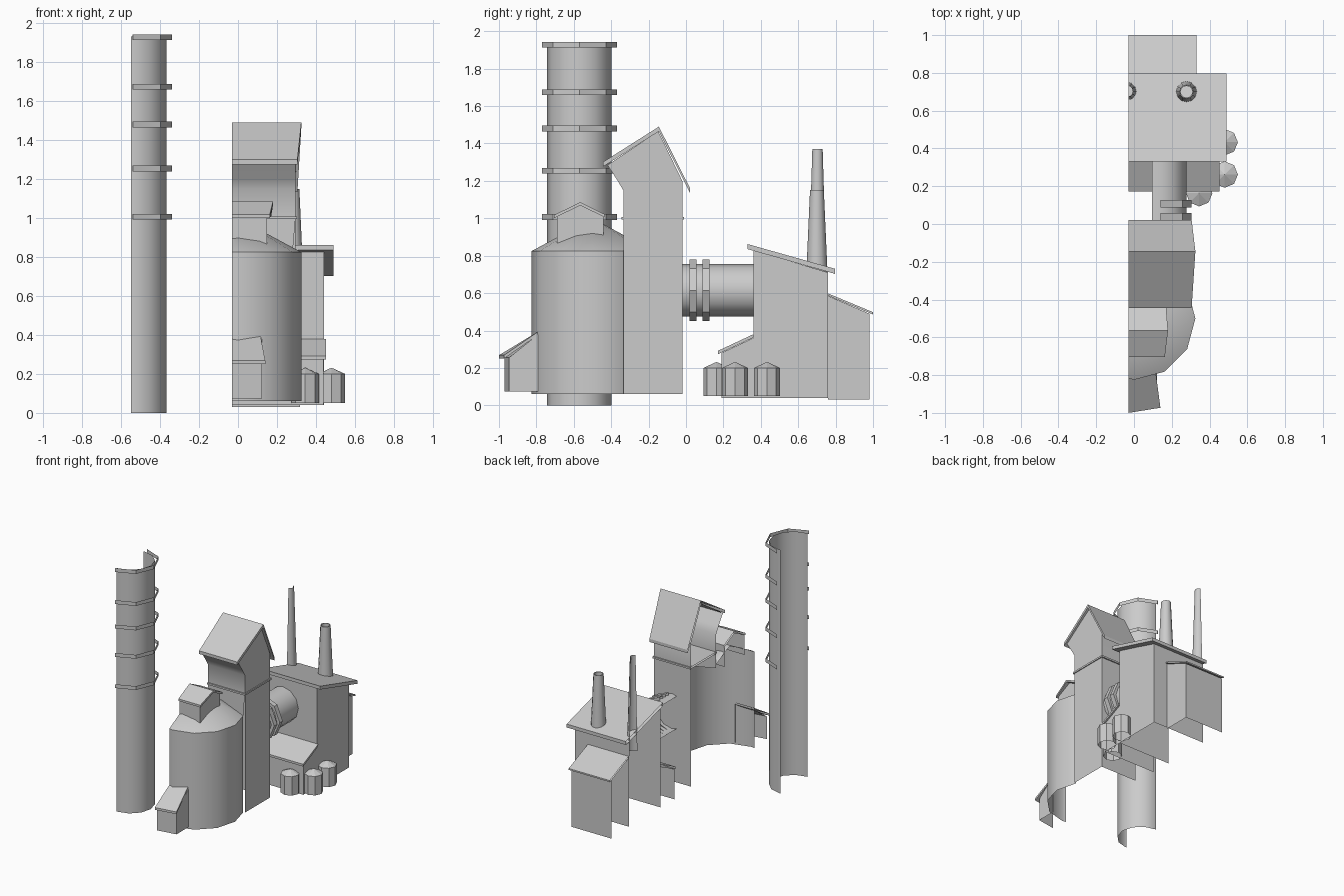
import bpy, bmesh, math
from mathutils import Vector

if "Cube" in bpy.data.objects:
    bpy.data.objects.remove(bpy.data.objects["Cube"])

CUT = -0.03  # the buildings are open half shells, sliced at this x


def finish(name, bm, smooth=False):
    bmesh.ops.recalc_face_normals(bm, faces=bm.faces[:])
    me = bpy.data.meshes.new(name)
    bm.to_mesh(me)
    bm.free()
    ob = bpy.data.objects.new(name, me)
    bpy.context.collection.objects.link(ob)
    if smooth:
        bpy.ops.object.select_all(action='DESELECT')
        ob.select_set(True)
        bpy.context.view_layer.objects.active = ob
        bpy.ops.object.shade_smooth_by_angle(angle=math.radians(40))
    return ob


def extrude_x(name, pts, x1, skip=(), smooth=False):
    """Extrude a (y, z[, x]) profile from CUT to x1; skip lists edges left open."""
    bm = bmesh.new()
    a = [bm.verts.new((CUT, p[0], p[1])) for p in pts]
    b = [bm.verts.new((p[2] if len(p) > 2 else x1, p[0], p[1])) for p in pts]
    n = len(pts)
    for i in range(n):
        if i not in skip:
            j = (i + 1) % n
            bm.faces.new((a[i], a[j], b[j], b[i]))
    bm.faces.new(b)
    return finish(name, bm, smooth)


def slab(name, top, x1, t):
    """Thin roof slab under a line of top points."""
    low = [(p[0], p[1] - t) + tuple(p[2:]) for p in reversed(top)]
    return extrude_x(name, list(top) + low, x1)


def lathe(name, c, stations, n, axis='Z', cut=None, ycut=None, smooth=True):
    """Open turned shell: stations are (position on axis, radius)."""
    bm = bmesh.new()
    loops = []
    for t, r in stations:
        loop = []
        for i in range(n):
            u = r * math.cos(2 * math.pi * i / n)
            v = r * math.sin(2 * math.pi * i / n)
            co = (c[0] + u, c[1] + v, t) if axis == 'Z' else (c[0] + u, t, c[1] + v)
            loop.append(bm.verts.new(co))
        loops.append(loop)
    for p, q in zip(loops, loops[1:]):
        for i in range(n):
            j = (i + 1) % n
            bm.faces.new((p[i], p[j], q[j], q[i]))
    bmesh.ops.remove_doubles(bm, verts=bm.verts[:], dist=1e-5)
    for value, no in ((cut, Vector((-1, 0, 0))), (ycut, Vector((0, 1, 0)))):
        if value is not None:
            geom = bm.verts[:] + bm.edges[:] + bm.faces[:]
            co = (value, 0, 0) if no.x else (0, value, 0)
            bmesh.ops.bisect_plane(bm, geom=geom, plane_co=co, plane_no=no, clear_outer=True)
    return finish(name, bm, smooth)


# tall half chimney with octagonal bands
lathe("chimney", (-0.54, -0.57), [(0, 0.172), (1.933, 0.172)], 12, cut=-0.55)
for i, z in enumerate((1.928, 1.674, 1.48, 1.255, 1.007)):
    lathe(f"chimney_band_{i}", (-0.54, -0.57), [(z - 0.015, 0.2), (z + 0.015, 0.2)], 8,
          cut=-0.541, smooth=False)

# round vessel with conical top
lathe("vessel", (0, -0.5), [(0.06, 0.325), (0.825, 0.325), (1.0, 0)], 12, cut=CUT, ycut=-0.335)

# tower: lower shaft, band, flared head and roof
extrude_x("tower_shaft", [(-0.02, 0.06), (-0.02, 1.0), (-0.335, 1.0), (-0.335, 0.06)], 0.295, {1, 2, 3})
bm = bmesh.new()  # shaft front wall above the cone
bm.faces.new([bm.verts.new(v) for v in ((CUT, -0.335, 0.88), (0.28, -0.335, 0.82),
                                        (0.295, -0.335, 1.0), (CUT, -0.335, 1.0))])
finish("tower_front_wall", bm)
slab("tower_band", [(-0.345, 1.008), (-0.01, 1.008)], 0.302, 0.014)
extrude_x("tower_head", [(-0.02, 1.0), (-0.02, 1.2), (-0.148, 1.465, 0.305), (-0.42, 1.285),
                         (-0.365, 1.2), (-0.335, 1.15), (-0.335, 1.0)], 0.295, {6}, True)
slab("tower_roof", [(-0.445, 1.3, 0.305), (-0.145, 1.49, 0.325), (0.022, 1.16, 0.305)], 0.31, 0.025)

# dormer on the cone
extrude_x("dormer", [(-0.69, 0.85), (-0.69, 1.01), (-0.567, 1.07), (-0.44, 1.01), (-0.44, 0.85)],
          0.15, {4})
slab("dormer_roof", [(-0.705, 1.018, 0.163), (-0.565, 1.086, 0.18), (-0.435, 1.022, 0.17)], 0.17, 0.017)

# skewed lean-to at the front of the vessel
parts = [extrude_x("porch", [(-0.79, 0.075), (-0.79, 0.38), (-0.97, 0.255), (-0.97, 0.075)], 0.122, {0, 3}),
         slab("porch_roof", [(-1.0, 0.268, 0.14), (-0.785, 0.398, 0.115)], 0.14, 0.018)]
for ob in parts:
    for v in ob.data.vertices:
        if v.co.y < -0.9:
            v.co.y += 0.16 * (v.co.x - CUT)

# connecting pipe with two octagonal collars
lathe("pipe", (0.138, 0.615), [(-0.02, 0.14), (0.36, 0.14)], 12, 'Y', cut=0.095)
for i, y in enumerate((0.038, 0.107)):
    lathe(f"pipe_collar_{i}", (0.14, 0.615), [(y - 0.019, 0.14), (y - 0.019, 0.165),
          (y + 0.019, 0.165), (y + 0.019, 0.14)], 8, 'Y', cut=0.139, smooth=False)

# machine hall with sloping roof
extrude_x("hall", [(0.36, 0.04), (0.36, 0.83), (0.76, 0.71), (0.76, 0.04)], 0.442, {3})
slab("hall_roof", [(0.33, 0.862), (0.797, 0.73)], 0.49, 0.027)

# low front extension
extrude_x("hall_front_extension", [(0.19, 0.04), (0.19, 0.28), (0.36, 0.36), (0.36, 0.04)], 0.44, {2, 3})
slab("extension_roof", [(0.172, 0.292), (0.36, 0.38)], 0.452, 0.018)

# back annex
extrude_x("back_annex", [(0.76, 0.03), (0.76, 0.585), (0.98, 0.49), (0.98, 0.03)], 0.318, {0, 3})
slab("back_annex_roof", [(0.755, 0.6), (1.0, 0.498)], 0.33, 0.012)

# roof stacks, hollow at the top
lathe("short_stack", (0.278, 0.7), [(0.7, 0.057), (1.15, 0.037), (1.15, 0.031), (1.09, 0.031)], 12)
lathe("tall_stack", (-0.035, 0.703), [(0.6, 0.052), (1.37, 0.029)], 12, cut=CUT)

# barrels beside the hall
for i, c in enumerate(((0.48, 0.433), (0.48, 0.262), (0.345, 0.163))):
    lathe(f"barrel_{i}", c, [(0.05, 0.07), (0.2, 0.07), (0.232, 0)], 8, smooth=False)
